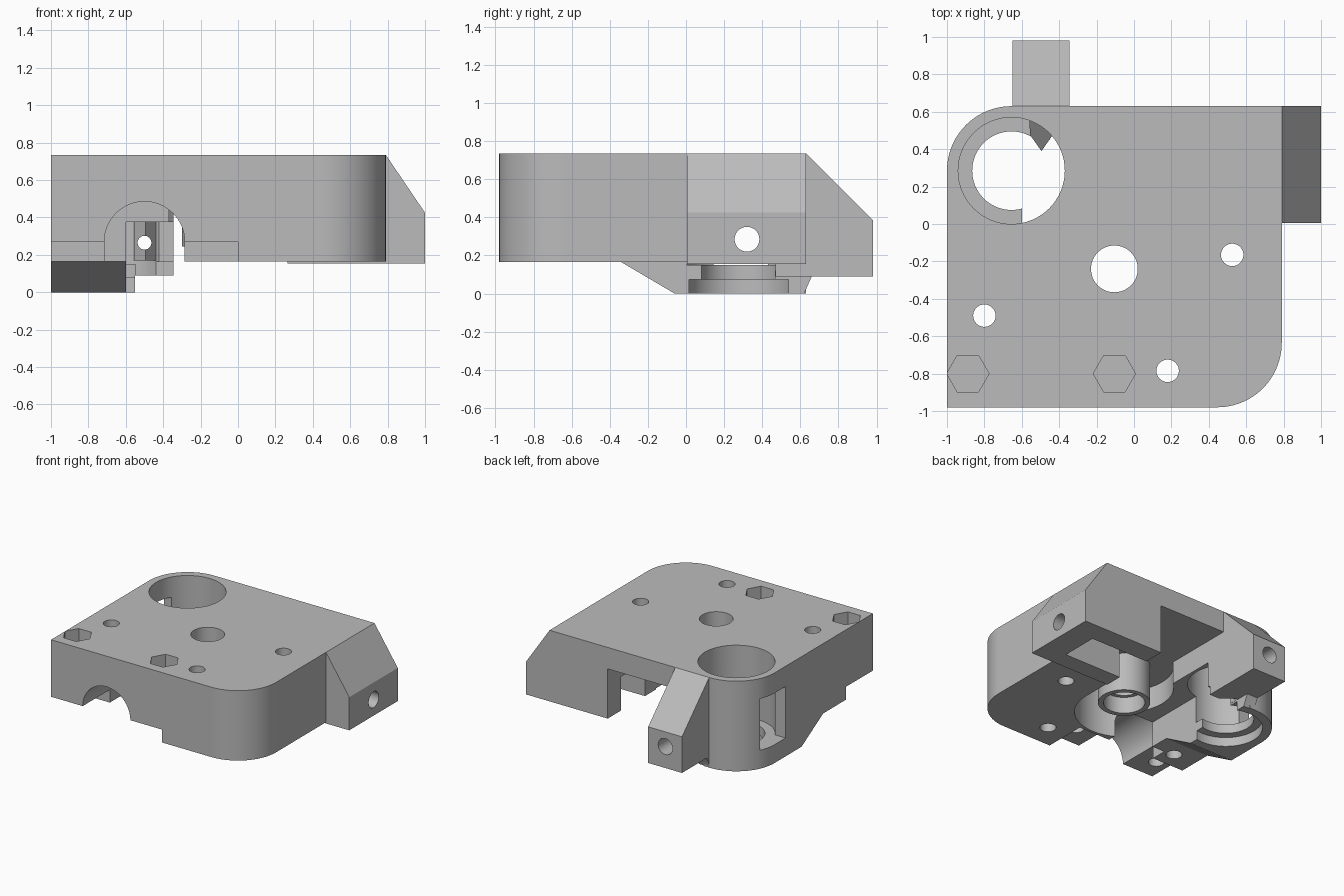
import bpy, bmesh
from math import cos, sin, pi, radians
from mathutils import Vector

cube = bpy.data.objects.get("Cube")
if cube:
    bpy.data.objects.remove(cube, do_unlink=True)

grey = bpy.data.materials.new("warm_grey_plastic")
grey.use_nodes = True
colour = (0.5, 0.5, 0.5, 1)
grey.diffuse_color = colour
grey.node_tree.nodes["Principled BSDF"].inputs["Base Color"].default_value = colour


def prism(name, points, axis, low, high):
    """Extrude a 2D outline along an axis; outline coordinates are the other two axes in order."""
    def place(p, d):
        c = list(p)
        c.insert("xyz".index(axis), d)
        return Vector(c)
    bm = bmesh.new()
    ends = [[bm.verts.new(place(p, d)) for p in points] for d in (low, high)]
    bm.faces.new(ends[0])
    bm.faces.new(ends[1])
    n = len(points)
    for i in range(n):
        j = (i + 1) % n
        bm.faces.new((ends[0][i], ends[0][j], ends[1][j], ends[1][i]))
    bmesh.ops.recalc_face_normals(bm, faces=bm.faces)
    mesh = bpy.data.meshes.new(name)
    bm.to_mesh(mesh)
    bm.free()
    mesh.materials.append(grey)
    obj = bpy.data.objects.new(name, mesh)
    bpy.context.collection.objects.link(obj)
    return obj


def arc(centre, radius, start=0, end=360, steps=64):
    count = steps if end - start == 360 else steps + 1
    angles = [radians(start + (end - start) * i / steps) for i in range(count)]
    return [(centre[0] + radius * cos(a), centre[1] + radius * sin(a)) for a in angles]


def rect(a0, a1, b0, b1):
    return [(a0, b0), (a1, b0), (a1, b1), (a0, b1)]


def combine(target, tool, operation):
    mod = target.modifiers.new("bool", 'BOOLEAN')
    mod.operation, mod.solver, mod.object = operation, 'EXACT', tool
    bpy.context.view_layer.update()
    graph = bpy.context.evaluated_depsgraph_get()
    mesh = bpy.data.meshes.new_from_object(target.evaluated_get(graph))
    target.modifiers.clear()
    target.data = mesh
    bpy.data.objects.remove(tool, do_unlink=True)


def cut(points, axis, low, high):
    combine(body, prism("cutter", points, axis, low, high), 'DIFFERENCE')


def add(points, axis, low, high):
    combine(body, prism("addition", points, axis, low, high), 'UNION')


BEARING = (-0.655, 0.285)
GEAR = (-0.105, -0.24)
BOTTOM, TOP = 0.165, 0.735

# Main plate with two rounded corners
plan = ([(-1, -0.98)] + arc((0.445, -0.635), 0.345, -90, 0, 24)
        + [(0.79, 0.63)] + arc(BEARING, 0.345, 90, 180, 24))
body = prism("carriage_body", plan, 'z', BOTTOM, TOP)

# Lower bearing block, trimmed to the rounded plan
block = prism("bearing_block", [(-0.34, 0.165), (-0.06, 0), (0.8, 0), (0.8, 0.3), (-0.34, 0.3)],
              'x', -1.1, -0.6)
combine(block, prism("trim", plan, 'z', -0.1, 0.8), 'INTERSECT')
combine(body, block, 'UNION')

# Side tab, rear arm and their feet
add([(0.7, 0.155), (1, 0.155), (1, 0.425), (0.79, TOP), (0.7, TOP)], 'y', 0.005, 0.63)
add(rect(0.26, 0.75, 0.005, 0.63), 'z', 0.155, 0.3)
add([(0.47, 0.09), (0.98, 0.09), (0.98, 0.385), (0.63, TOP), (0.47, TOP)], 'x', -0.65, -0.345)
add([(0.45, 0), (0.62, 0), (0.66, 0.09), (0.66, 0.12), (0.45, 0.12)], 'x', -0.65, -0.55)

# Raised front underside and round front groove
cut(rect(-1.1, 0, -1.1, -0.63), 'z', -0.1, 0.27)
cut(arc((-0.5, 0.27), 0.215), 'y', -1.1, -0.5)
cut(rect(-0.715, -0.285, -0.1, 0.27), 'y', -1.1, -0.5)

# Gear recess, rear channel, and passage to the bearing
cut(arc(GEAR, 0.37), 'z', -0.1, 0.56)
cut(rect(-0.345, 0.265, -0.24, 0.8), 'z', -0.1, 0.56)
cut(rect(-0.6, -0.34, -0.62, 0.45), 'z', -0.1, 0.375)

# Stepped bearing bore, open on its inner side, with a side window
cut(arc(BEARING, 0.285), 'z', 0.15, 0.9)
cut(arc(BEARING, 0.21), 'z', 0.05, 0.3)
cut(arc(BEARING, 0.275), 'z', -0.1, 0.075)
cut(arc(BEARING, 0.285, -68, 68, 32), 'z', -0.1, 0.4)
cut(rect(-1.1, -0.82, 0.145, 0.43), 'z', 0.15, 0.57)

# Spring slot and cross hole in the tab
cut(rect(0.2, 0.79, 0.15, 0.46), 'z', -0.1, 0.43)
cut(arc((0.32, 0.285), 0.065, steps=40), 'x', 0.7, 1.1)

# Gear boss and pointed guide
add(arc(GEAR, 0.195), 'z', 0.245, 0.6)
cut(arc(GEAR, 0.155), 'z', 0.2, 0.38)
cut(arc(GEAR, 0.125), 'z', 0.1, 0.9)
guide = prism("guide", [(-0.56, 0.55), (-0.555, 0.475), (-0.495, 0.39), (-0.435, 0.475), (-0.43, 0.55)],
              'z', 0.17, 0.5)
for v in guide.data.vertices:
    if v.co.z > 0.4 and v.co.y < 0.4:
        v.co.z = 0.375
combine(body, guide, 'UNION')

# Guide hole through the arm
cut(arc((-0.5, 0.265), 0.037, steps=32), 'y', 0.3, 1.1)
cut(arc((-0.5, 0.265), 0.065, steps=32), 'y', 0.64, 1.1)

# Screw holes
for centre in [(-0.8, -0.49), (0.525, -0.165), (0.18, -0.785)]:
    cut(arc(centre, 0.06, steps=32), 'z', 0.1, 0.9)

# Hexagonal nut pockets with blind screw holes beneath
for x in (-0.888, -0.105):
    cut(arc((x, -0.8), 0.113, steps=6), 'z', 0.62, 0.9)
    cut(arc((x, -0.8), 0.06, steps=32), 'z', 0.1, 0.6)

bpy.ops.object.select_all(action='DESELECT')
body.select_set(True)
bpy.context.view_layer.objects.active = body
bpy.ops.object.shade_smooth_by_angle(angle=radians(25))
weighted = body.modifiers.new("weighted_normals", 'WEIGHTED_NORMAL')
weighted.keep_sharp = True
